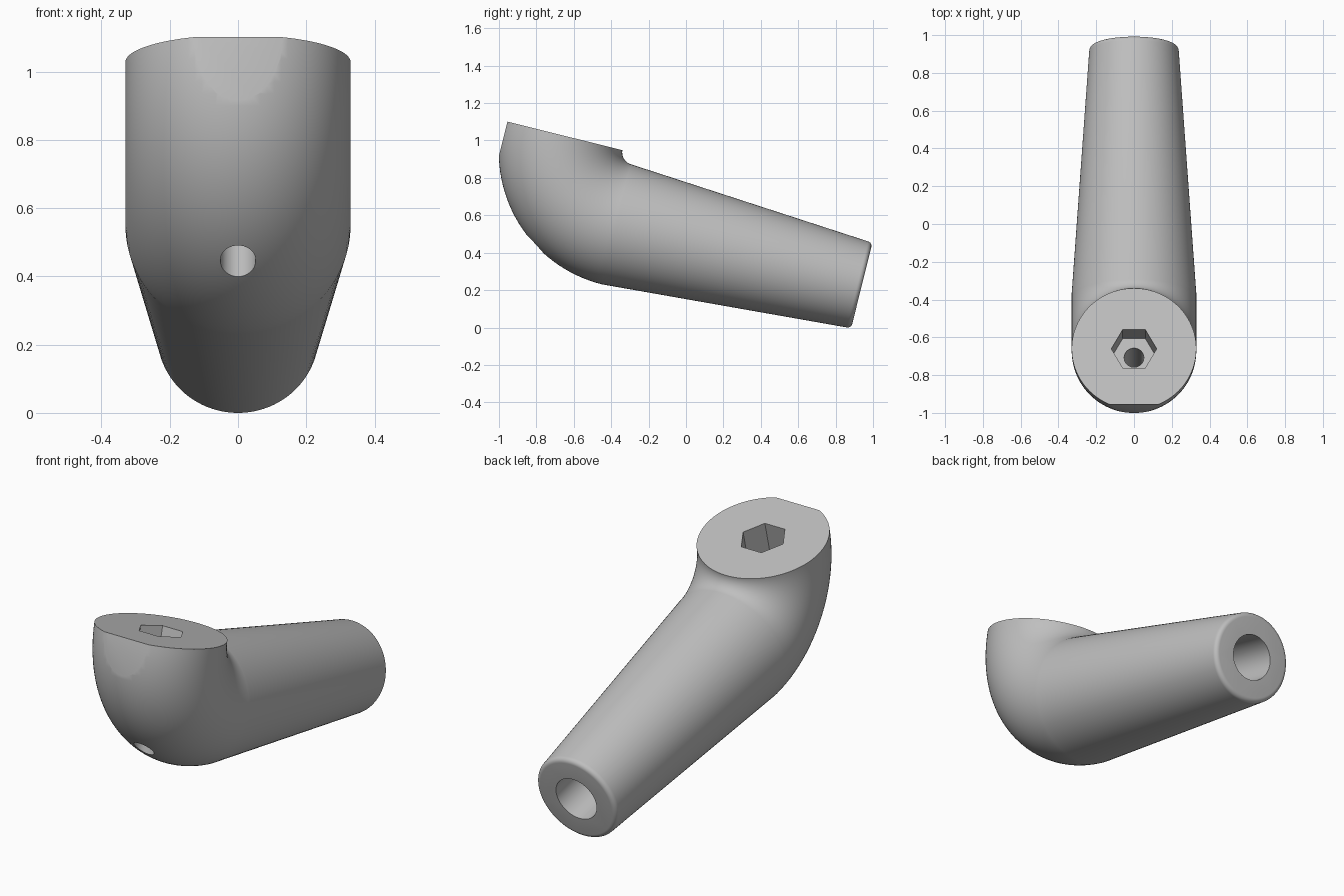
import bpy, bmesh
from math import radians, sin, cos, pi
from mathutils import Matrix

if "Cube" in bpy.data.objects:
    bpy.data.objects.remove(bpy.data.objects["Cube"])

SIDES = 96
TUBE, BEND = 0.33, 0.397           # elbow tube radius and bend radius
LENGTH, TIP = 1.35, 0.237          # arm length and radius at its tip
FILLET = 0.025
TOP = 0.392                        # height of the flat seat above the arm axis

grey = bpy.data.materials.new("plain_grey")
grey.use_nodes = True
colour = (0.52, 0.52, 0.52, 1)
grey.diffuse_color = colour
grey.node_tree.nodes["Principled BSDF"].inputs["Base Color"].default_value = colour


def make_object(name, bm):
    bmesh.ops.recalc_face_normals(bm, faces=bm.faces)
    mesh = bpy.data.meshes.new(name)
    bm.to_mesh(mesh)
    bm.free()
    mesh.materials.append(grey)
    obj = bpy.data.objects.new(name, mesh)
    bpy.context.collection.objects.link(obj)
    return obj


def prism(name, sides, radius, depth, matrix):
    bm = bmesh.new()
    bmesh.ops.create_cone(bm, cap_ends=True, segments=sides, radius1=radius,
                          radius2=radius, depth=depth, matrix=matrix)
    return make_object(name, bm)


# Rings along the body: (y, z, bend angle, radius), with the arm axis on y
rings = []
for i in range(7):                 # rounded rim at the tip
    a = pi / 2 * i / 6
    rings.append((LENGTH - FILLET * (1 - cos(a)), 0, 0, TIP - FILLET * (1 - sin(a))))
for i in range(33):                # quarter-turn elbow
    a = pi / 2 * i / 32
    rings.append((-BEND * sin(a), BEND * (1 - cos(a)), a, TUBE))

bm = bmesh.new()
loops = []
for y, z, a, r in rings:
    loop = []
    for k in range(SIDES):
        t = 2 * pi * k / SIDES
        out = r * cos(t)
        loop.append(bm.verts.new((r * sin(t), y + out * sin(a), z + out * cos(a))))
    loops.append(loop)
for lo, hi in zip(loops, loops[1:]):
    for k in range(SIDES):
        n = (k + 1) % SIDES
        bm.faces.new((lo[k], lo[n], hi[n], hi[k]))
bm.faces.new(loops[0])
bm.faces.new(loops[-1])
body = make_object("elbow_handle", bm)

# Cutters: hex socket, screw hole, tip bore, front flat and seat trim
at = Matrix.Translation
along_y = Matrix.Rotation(radians(90), 4, 'X')
cutters = [
    prism("hex_socket", 6, 0.12, 0.39,
          at((0, -BEND, TOP)) @ Matrix.Rotation(radians(90), 4, 'Z')),
    prism("screw_hole", 48, 0.052, 2, at((0, -BEND, 0))),
    prism("tip_bore", 64, 0.12, 1.2, at((0, LENGTH, 0)) @ along_y),
]
# turn the hexagon so that two corners point sideways
hexagon = cutters[0].data
if max(v.co.x for v in hexagon.vertices) < 0.115:
    hexagon.transform(at((0, -BEND, 0)) @ Matrix.Rotation(radians(30), 4, 'Z')
                      @ at((0, BEND, 0)))
for name, place in (("front_flat", (0, -1.7, 0)), ("seat_trim", (0, 0, TOP + 1))):
    bm = bmesh.new()
    bmesh.ops.create_cube(bm, size=2, matrix=at(place))
    cutters.append(make_object(name, bm))

bpy.context.view_layer.objects.active = body
for cutter in cutters:
    cutter.hide_render = True
    mod = body.modifiers.new(cutter.name, 'BOOLEAN')
    mod.operation = 'DIFFERENCE'
    mod.solver = 'EXACT'
    mod.object = cutter
    bpy.ops.object.modifier_apply(modifier=mod.name)
    bpy.data.objects.remove(cutter)

# Tilt the whole body so the arm slopes down to the back
body.data.transform(at((0, -0.37, 0.56)) @ Matrix.Rotation(radians(-14), 4, 'X'))
body.data.transform(at((0, 0, -min(v.co.z for v in body.data.vertices))))

bpy.ops.object.select_all(action='DESELECT')
body.select_set(True)
bpy.ops.object.shade_smooth_by_angle(angle=radians(25))
